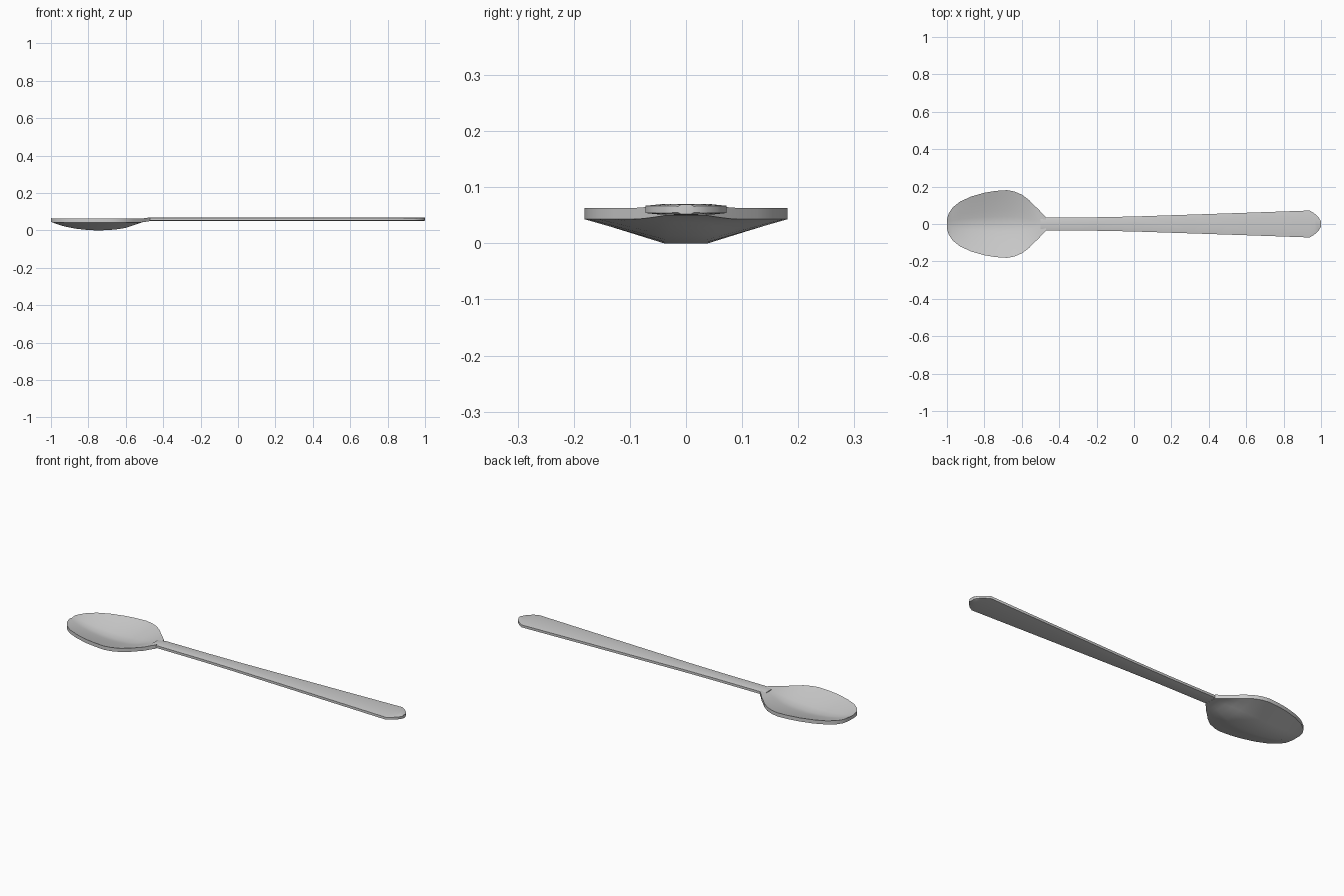
import bpy, bmesh, math

if "Cube" in bpy.data.objects:
    bpy.data.objects.remove(bpy.data.objects["Cube"])

steel = bpy.data.materials.new("light_grey_metal")
steel.diffuse_color = (0.6, 0.6, 0.6, 1)
steel.use_nodes = True
steel.node_tree.nodes["Principled BSDF"].inputs["Base Color"].default_value = steel.diffuse_color


def loft(name, rings, angle):
    """Skin a list of closed rings and cap both ends."""
    bm = bmesh.new()
    rows = [[bm.verts.new(p) for p in r] for r in rings]
    n = len(rows[0])
    for a, b in zip(rows, rows[1:]):
        for i in range(n):
            j = (i + 1) % n
            bm.faces.new((a[i], a[j], b[j], b[i]))
    bm.faces.new(rows[0][::-1])
    bm.faces.new(rows[-1])
    bmesh.ops.recalc_face_normals(bm, faces=bm.faces)
    me = bpy.data.meshes.new(name)
    bm.to_mesh(me)
    bm.free()
    ob = bpy.data.objects.new(name, me)
    bpy.context.collection.objects.link(ob)
    me.materials.append(steel)
    bpy.ops.object.select_all(action='DESELECT')
    ob.select_set(True)
    bpy.context.view_layer.objects.active = ob
    bpy.ops.object.shade_smooth_by_angle(angle=math.radians(angle))
    return ob


# bowl: x, half width, lowest z of the underside
bowl = [(-1.0, .025, .046), (-.99, .058, .042), (-.97, .088, .035),
        (-.93, .120, .022), (-.87, .147, .010), (-.80, .167, .002),
        (-.74, .177, .000), (-.68, .181, .003), (-.64, .174, .007),
        (-.60, .157, .014), (-.56, .127, .027), (-.53, .096, .037),
        (-.51, .078, .044), (-.49, .055, .047), (-.47, .036, .050)]
# cross-section: flat middle, then straight slopes up to a thin vertical rim
steps = [-1, -.8, -.6, -.4, -.22, 0, .22, .4, .6, .8, 1]
rings = []
for x, w, low in bowl:
    edge = max(.043, low)
    under, upper = [], []
    for u in steps:
        t = max(0, (abs(u) - .22) / .78)
        under.append((x, u * w, low + (edge - low) * t))
        ti = abs(u) ** 1.25
        upper.append((x, u * w, low + .017 + (edge + .003 - low) * ti))
    rings.append(under + upper[::-1])
loft("spoon_bowl", rings, 40)

# handle: x, half width, underside z, top z
handle = [(-.50, .030, .050, .066), (-.46, .035, .051, .070),
          (-.20, .036, .051, .070), (0, .040, .051, .070),
          (.30, .050, .051, .070), (.60, .060, .051, .070),
          (.94, .072, .051, .070), (.965, .056, .051, .070),
          (.985, .038, .051, .070), (1.0, .014, .052, .069)]
rings = []
for x, w, lo, hi in handle:
    rings.append([(x, -w, lo + .003), (x, -.6 * w, lo), (x, .6 * w, lo),
                  (x, w, lo + .003), (x, w, hi - .003), (x, .6 * w, hi),
                  (x, -.6 * w, hi), (x, -w, hi - .003)])
loft("spoon_handle", rings, 50)
